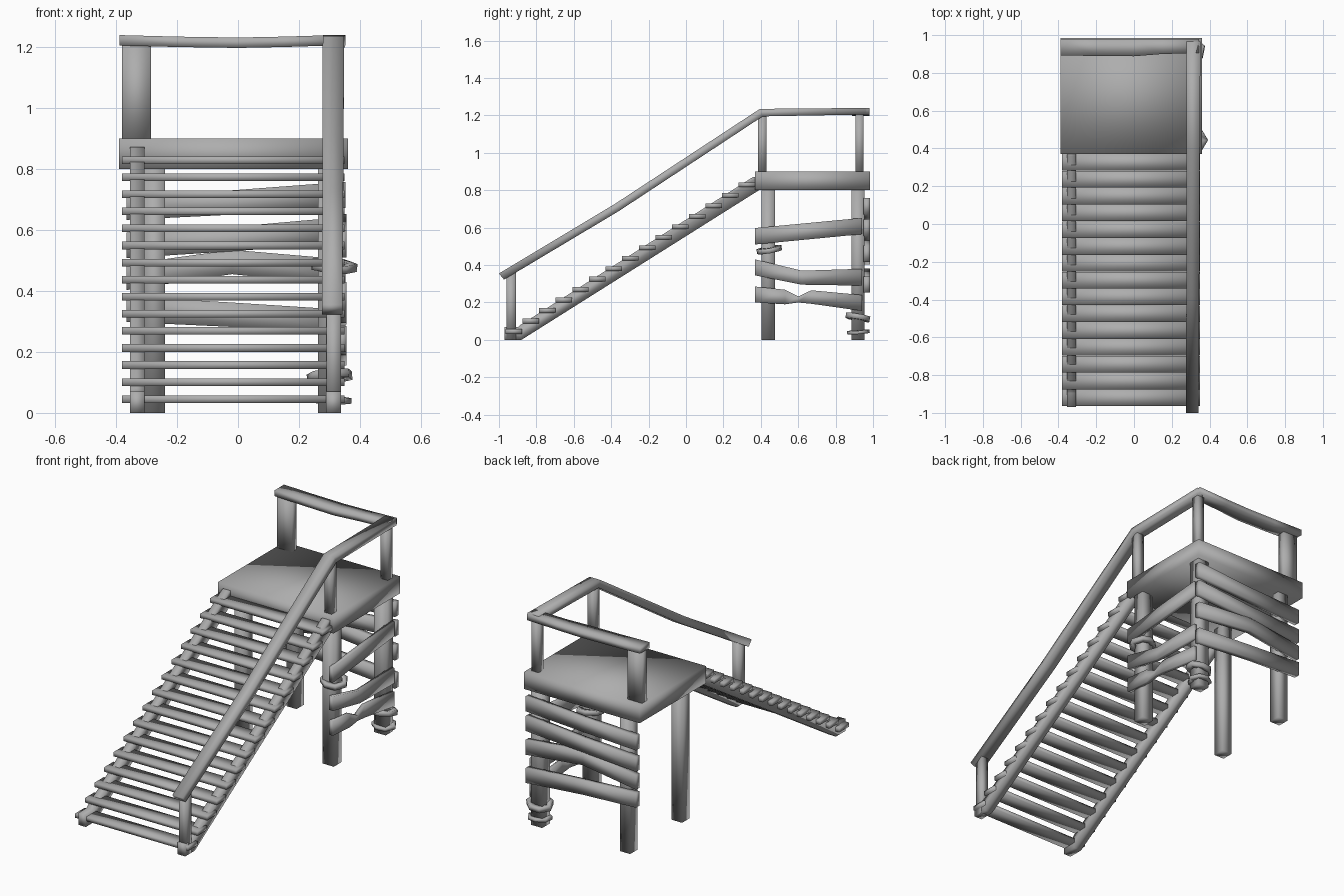
import bpy, math
from mathutils import Vector, Matrix

if "Cube" in bpy.data.objects:
    bpy.data.objects.remove(bpy.data.objects["Cube"])

wood = bpy.data.materials.new("grey_wood")
wood.diffuse_color = (0.42, 0.42, 0.42, 1)
wood.use_nodes = True
wood.node_tree.nodes["Principled BSDF"].inputs["Base Color"].default_value = wood.diffuse_color


def make(name, verts, faces):
    me = bpy.data.meshes.new(name)
    me.from_pydata([tuple(v) for v in verts], [], faces)
    me.materials.append(wood)
    for p in me.polygons:
        p.use_smooth = True
    ob = bpy.data.objects.new(name, me)
    bpy.context.collection.objects.link(ob)
    return ob


def loft(name, rings):
    """Skin a chain of matching cross-sections and cap both ends."""
    n = len(rings[0])
    verts = [v for r in rings for v in r]
    faces = [tuple(range(n))[::-1],
             tuple(range((len(rings) - 1) * n, len(rings) * n))]
    for k in range(len(rings) - 1):
        a, b = k * n, (k + 1) * n
        for i in range(n):
            j = (i + 1) % n
            faces.append((a + i, a + j, b + j, b + i))
    ob = make(name, verts, faces)
    # consistent outward normals
    import bmesh
    bm = bmesh.new()
    bm.from_mesh(ob.data)
    bmesh.ops.recalc_face_normals(bm, faces=bm.faces)
    bm.to_mesh(ob.data)
    bm.free()
    return ob


def box(name, x0, x1, y0, y1, z0, z1):
    return loft(name, [[(x0, y0, z), (x1, y0, z), (x1, y1, z), (x0, y1, z)]
                       for z in (z0, z1)])


# Platform deck
box("platform", -0.39, 0.36, 0.37, 0.985, 0.80, 0.90)

# Legs under the deck
for tag, x0, x1 in (("left", -0.307, -0.24), ("right", 0.263, 0.337)):
    box("front_leg_" + tag, x0, x1, 0.405, 0.475, 0, 0.82)
    box("back_leg_" + tag, x0, x1, 0.885, 0.955, 0, 0.82)

# Railing posts
box("stair_post", 0.29, 0.337, -0.96, -0.91, 0, 0.36)
box("front_post", 0.29, 0.337, 0.385, 0.43, 0.88, 1.21)
box("back_post_right", 0.29, 0.337, 0.905, 0.95, 0.88, 1.215)
box("back_post_left", -0.38, -0.285, 0.905, 0.95, 0.88, 1.215)

# Stair stringers, cut from a side profile
side = [(-0.97, 0), (-0.88, 0), (0.39, 0.80), (0.39, 0.872), (0.36, 0.872),
        (-0.885, 0.08), (-0.895, 0.07), (-0.97, 0.07)]
for tag, x0, x1 in (("left", -0.355, -0.307), ("right", 0.288, 0.337)):
    loft("stringer_" + tag, [[(x, y, z) for y, z in side] for x in (x0, x1)])

# Stair treads
for i in range(15):
    y, z = -0.92 + i * 0.089, 0.045 + i * 0.056
    box("tread_%02d" % (i + 1), -0.38, 0.35, y - 0.044, y + 0.044,
        z - 0.0125, z + 0.0125)


# Handrail up the stairs and along the side of the deck
def rail_ring(xa, xb, bottom, top):
    return [(xa, *bottom), (xb, *bottom), (xb, *top), (xa, *top)]


loft("side_rail", [
    rail_ring(0.275, 0.342, (-0.973, 0.322), (-1.0, 0.355)),
    rail_ring(0.277, 0.345, (-0.36, 0.688), (-0.38, 0.727)),
    rail_ring(0.278, 0.348, (0.41, 1.195), (0.395, 1.235)),
    rail_ring(0.278, 0.352, (0.965, 1.205), (0.965, 1.24))])

# Sagging handrail across the back
loft("back_rail", [[(x, y0, z - 0.017), (x, 0.98, z - 0.017),
                    (x, 0.98, z + 0.017), (x, y0, z + 0.017)]
                   for x, y0, z in ((-0.388, 0.892, 1.222), (-0.2, 0.89, 1.217),
                                    (0.0, 0.888, 1.214), (0.15, 0.90, 1.217),
                                    (0.345, 0.905, 1.223))])

# Crooked boards on the right side: (y, low z, high z)
side_boards = [
    [(0.37, 0.51, 0.598), (0.94, 0.565, 0.652)],
    [(0.37, 0.345, 0.43), (0.62, 0.295, 0.37), (0.94, 0.29, 0.38)],
    [(0.37, 0.20, 0.285), (0.53, 0.19, 0.268), (0.60, 0.20, 0.232),
     (0.67, 0.193, 0.265), (0.94, 0.155, 0.24)]]
for i, b in enumerate(side_boards):
    loft("side_board_%d" % (i + 1),
         [[(0.332, y, a), (0.356, y, a), (0.356, y, c), (0.332, y, c)]
          for y, a, c in b])

# Crooked boards on the back: centre heights at left, middle and right
for i, zs in enumerate([(0.675, 0.69, 0.715), (0.55, 0.57, 0.60),
                        (0.445, 0.495, 0.46), (0.34, 0.322, 0.295)]):
    loft("back_board_%d" % (i + 1),
         [[(x, 0.95, z - h), (x, 0.984, z - h), (x, 0.984, z + h), (x, 0.95, z + h)]
          for x, z, h in zip((-0.365, -0.02, 0.352), zs, (0.042, 0.04, 0.043))])


# Low-sided rope bands tied round the legs
def band(name, x, y, z, radius, half, tilt, turn):
    rot = Matrix.Rotation(tilt, 3, 'X') @ Matrix.Rotation(tilt * 0.5, 3, 'Y')
    verts, faces, n = [], [], 7
    for k in range(n):
        a = turn + 2 * math.pi * k / n
        r = radius * (1 + 0.07 * math.cos(2 * a))
        for dr, dz in ((0, -half), (0, half), (-0.03, half), (-0.03, -half)):
            p = Vector(((r + dr) * math.cos(a), (r + dr) * math.sin(a), dz))
            verts.append(rot @ p + Vector((x, y, z)))
        for i in range(4):
            j = (i + 1) % 4
            m = (k + 1) % n
            faces.append((k * 4 + i, m * 4 + i, m * 4 + j, k * 4 + j))
    make(name, verts, faces)


band("front_leg_rope", 0.312, 0.445, 0.482, 0.074, 0.013, 0.17, 0)
band("back_leg_rope_upper", 0.302, 0.92, 0.12, 0.072, 0.014, -0.17, 0.3)
band("back_leg_rope_lower", 0.302, 0.922, 0.042, 0.066, 0.009, 0.08, 0)
